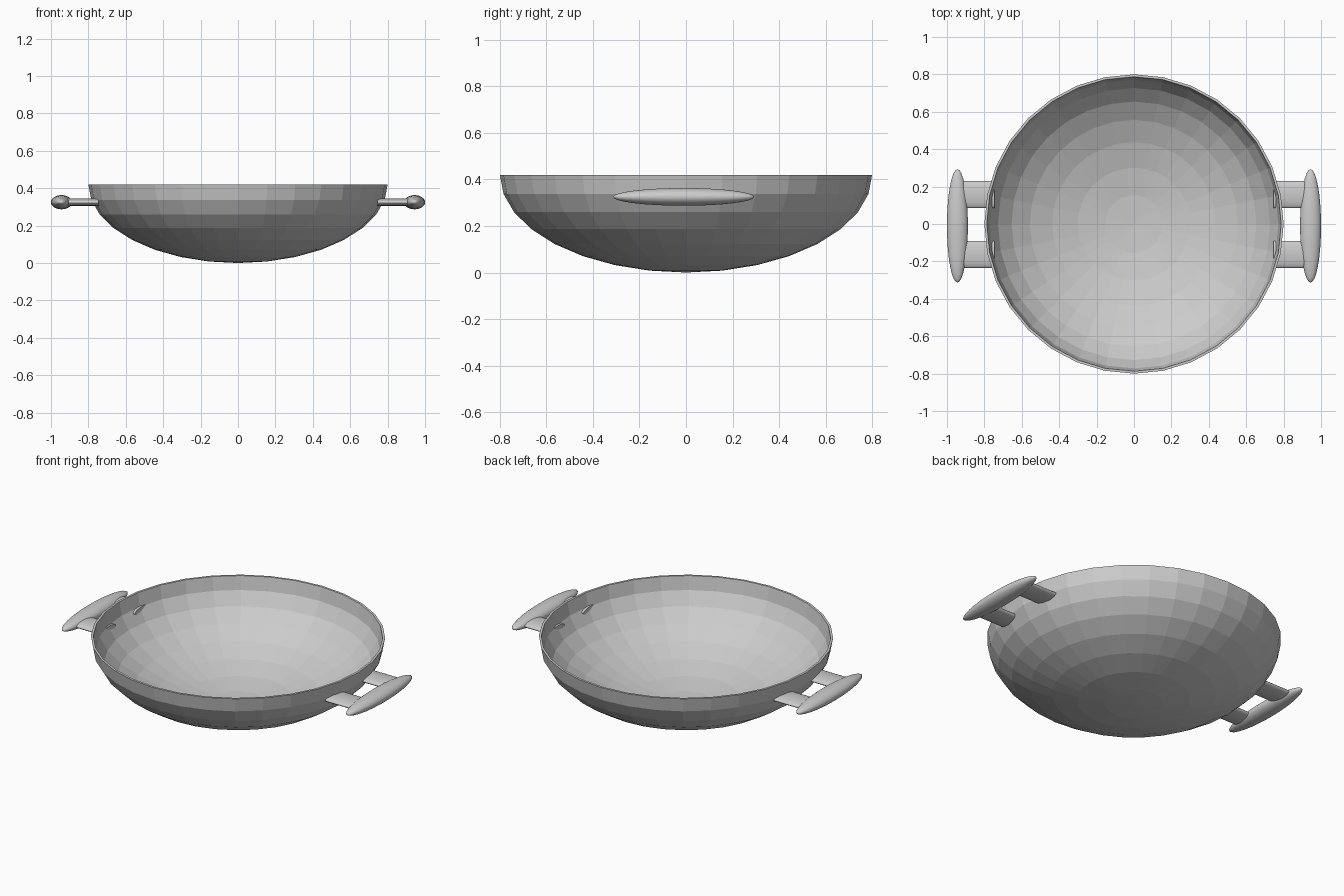
import bpy, bmesh
from math import sin, cos, pi
from mathutils import Matrix

if "Cube" in bpy.data.objects:
    bpy.data.objects.remove(bpy.data.objects["Cube"], do_unlink=True)

RADIUS, DEPTH, WALL = 0.80, 0.42, 0.013
SEGMENTS, RINGS = 32, 8
HANDLE_Z = 0.325

# Plain grey metal
metal = bpy.data.materials.new("grey_metal")
metal.use_nodes = True
grey = (0.6, 0.6, 0.6, 1)
metal.diffuse_color = grey
metal.node_tree.nodes["Principled BSDF"].inputs["Base Color"].default_value = grey


def make_object(name, bm, smooth=False):
    bmesh.ops.recalc_face_normals(bm, faces=bm.faces)
    mesh = bpy.data.meshes.new(name)
    bm.to_mesh(mesh)
    bm.free()
    mesh.materials.append(metal)
    obj = bpy.data.objects.new(name, mesh)
    bpy.context.collection.objects.link(obj)
    if smooth:
        bpy.ops.object.select_all(action="DESELECT")
        obj.select_set(True)
        bpy.context.view_layer.objects.active = obj
        bpy.ops.object.shade_smooth_by_angle(angle=pi / 4)
    return obj


# Faceted bowl: outer and inner half-ellipse profile, lathed around z
def arc(radius, depth):
    angles = [i * pi / 2 / RINGS for i in range(RINGS + 1)]
    return [(radius * sin(a), 0, DEPTH - depth * cos(a)) for a in angles]


profile = arc(RADIUS, DEPTH) + arc(RADIUS - WALL, DEPTH - WALL)[::-1]
bm = bmesh.new()
verts = [bm.verts.new(p) for p in profile]
edges = [bm.edges.new(pair) for pair in zip(verts, verts[1:])]
bmesh.ops.spin(bm, geom=verts + edges, cent=(0, 0, 0), axis=(0, 0, 1),
               angle=2 * pi, steps=SEGMENTS)
bmesh.ops.remove_doubles(bm, verts=bm.verts, dist=0.0005)
make_object("bowl", bm)

for side, sign in (("left", 1), ("right", -1)):
    # Rounded grip
    bm = bmesh.new()
    place = (Matrix.Translation((sign * 0.944, -0.01, HANDLE_Z))
             @ Matrix.Diagonal((0.056, 0.303, 0.038, 1))
             @ Matrix.Rotation(pi / 2, 4, "X"))
    bmesh.ops.create_uvsphere(bm, u_segments=32, v_segments=16, radius=1, matrix=place)
    make_object(side + "_grip", bm, smooth=True)

    # Two flattened rods running through the bowl wall into the grip
    for end, y in (("back", 0.157), ("front", -0.163)):
        bm = bmesh.new()
        place = (Matrix.Translation((sign * 0.845, y, HANDLE_Z))
                 @ Matrix.Diagonal((1, 0.072, 0.019, 1))
                 @ Matrix.Rotation(pi / 2, 4, "Y"))
        bmesh.ops.create_cone(bm, cap_ends=True, segments=32, radius1=1, radius2=1,
                              depth=0.2, matrix=place)
        make_object(f"{side}_{end}_rod", bm, smooth=True)
